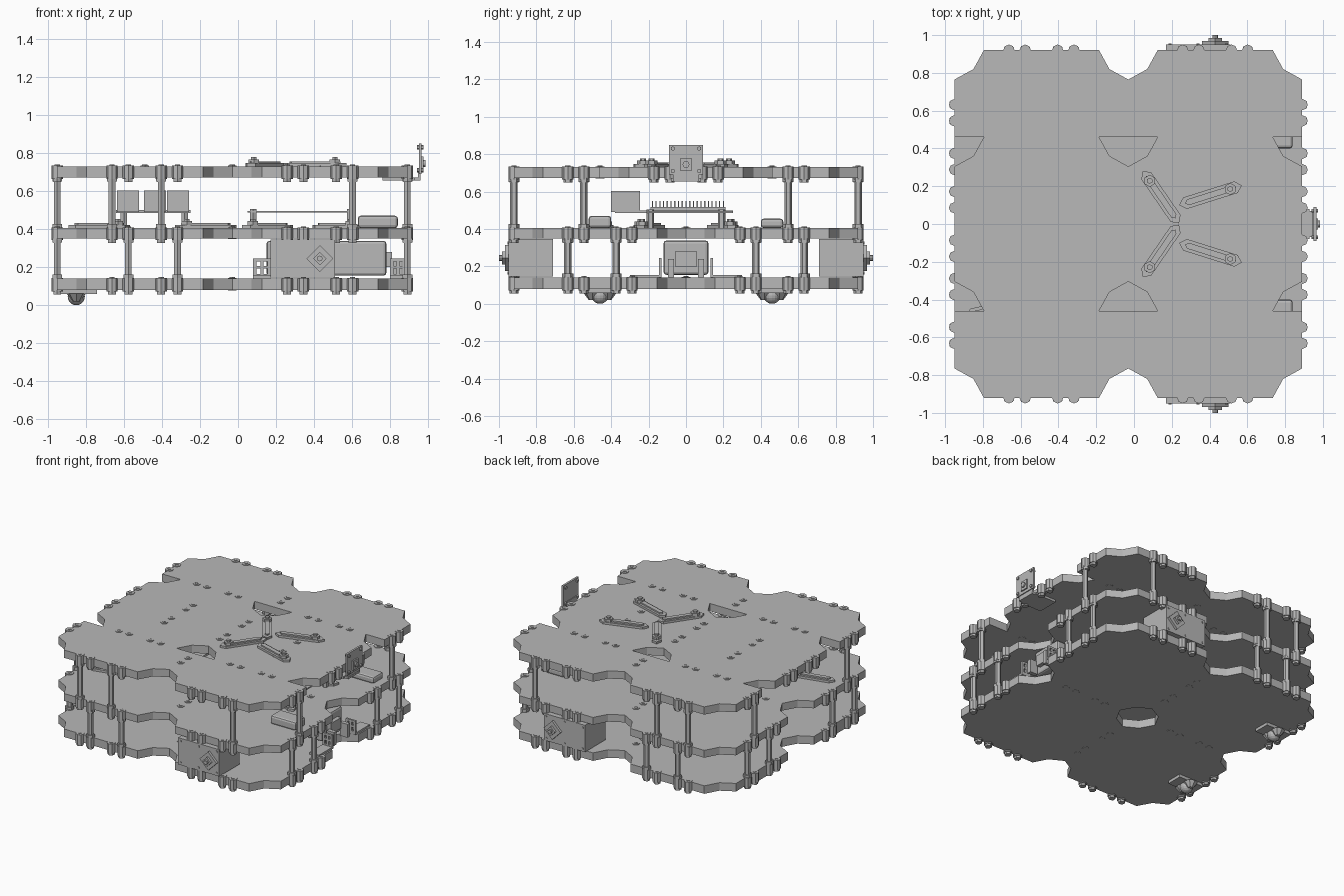
import bpy, bmesh, math
from mathutils import Matrix, Vector

cube = bpy.data.objects.get("Cube")
if cube:
    bpy.data.objects.remove(cube, do_unlink=True)

grey = bpy.data.materials.new("plain grey")
grey.use_nodes = True
grey.diffuse_color = (0.48, 0.48, 0.48, 1)
grey.node_tree.nodes["Principled BSDF"].inputs["Base Color"].default_value = (0.48, 0.48, 0.48, 1)


class Part:
    """Collects simple solids into one named object."""

    def __init__(self, name):
        self.name, self.bm = name, bmesh.new()

    def box(self, x0, x1, y0, y1, z0, z1):
        m = Matrix.Translation(((x0 + x1) / 2, (y0 + y1) / 2, (z0 + z1) / 2))
        bmesh.ops.create_cube(self.bm, size=1, matrix=m @ Matrix.Diagonal((x1 - x0, y1 - y0, z1 - z0, 1)))

    def rod(self, a, b, r, sides=6, r2=None):
        a, b = Vector(a), Vector(b)
        turn = (b - a).to_track_quat('Z', 'Y').to_matrix().to_4x4()
        bmesh.ops.create_cone(self.bm, cap_ends=True, segments=sides, radius1=r,
                              radius2=r if r2 is None else r2, depth=(b - a).length,
                              matrix=Matrix.Translation((a + b) / 2) @ turn)

    def ball(self, p, r):
        bmesh.ops.create_uvsphere(self.bm, u_segments=16, v_segments=10, radius=r, matrix=Matrix.Translation(p))

    def prism(self, points, z0, z1):
        face = self.bm.faces.new([self.bm.verts.new((x, y, z0)) for x, y in points])
        grown = bmesh.ops.extrude_face_region(self.bm, geom=[face])["geom"]
        bmesh.ops.translate(self.bm, vec=(0, 0, z1 - z0),
                            verts=[v for v in grown if isinstance(v, bmesh.types.BMVert)])

    def arm(self, a, b, z, w=0.032):
        # pointed slotted bar with a raised spine and a knob at its outer end
        a, b = Vector(a), Vector(b)
        d = (b - a).normalized()
        n = Vector((-d.y, d.x))

        def outline(k):
            p, q = a + d * (w - k), b - d * (w - k)
            return [p - d * k, p + n * k, q + n * k, q + d * k, q - n * k, p - n * k]
        self.prism(outline(w), z, z + 0.016)
        self.prism(outline(w * 0.5), z + 0.016, z + 0.026)
        p = a + d * w
        self.rod((p.x, p.y, z), (p.x, p.y, z + 0.036), w)
        self.rod((p.x, p.y, z + 0.036), (p.x, p.y, z + 0.048), w * 0.5)

    def done(self):
        bmesh.ops.recalc_face_normals(self.bm, faces=self.bm.faces[:])
        mesh = bpy.data.meshes.new(self.name)
        self.bm.to_mesh(mesh)
        self.bm.free()
        mesh.materials.append(grey)
        obj = bpy.data.objects.new(self.name, mesh)
        bpy.context.collection.objects.link(obj)
        return obj


CX, H = -0.03, 0.46                      # plate centre and half module
LEFT, RIGHT = CX - 2 * H, CX + 2 * H
OFFS = (-0.172, -0.086, 0.086, 0.172)    # fastener spacing along a module edge
DECKS = {"bottom": (0.08, 0.14), "middle": (0.35, 0.405), "top": (0.672, 0.73)}


def module(x0, x1, y0, y1, low=True, high=True):
    # octagonal-cornered deck module; each end may be left square
    a, b = 0.155, 0.1
    pts = []
    if low:
        pts += [(x0, y0 + a), (x0 + b, y0 + b), (x0 + a, y0), (x1 - a, y0), (x1 - b, y0 + b), (x1, y0 + a)]
    else:
        pts += [(x0, y0), (x1, y0)]
    if high:
        pts += [(x1, y1 - a), (x1 - b, y1 - b), (x1 - a, y1), (x0 + a, y1), (x0 + b, y1 - b), (x0, y1 - a)]
    else:
        pts += [(x1, y1), (x0, y1)]
    return pts


# decks with their rows of fasteners
for name, (z0, z1) in DECKS.items():
    deck, nuts = Part(name + "_deck"), Part(name + "_fasteners")
    if name == "top":
        rows = [(-2 * H, -H, True, False), (-H, H, True, True), (H, 2 * H, False, True)]
    else:
        rows = [(-2 * H, 0, True, True), (0, 2 * H, True, True)]
    spots = set()
    for x0 in (LEFT, CX):
        mx = x0 + H
        for y0, y1, low, high in rows:
            deck.prism(module(x0, x0 + 2 * H, y0, y1, low, high), z0, z1)
            my = {-2 * H: -H, H: H, -H: 0, 0: H}[y0]
            for o in OFFS:
                spots |= {(round(mx + o, 3), round(y, 3)) for y in (y0, y1)}
                if y0 < my + o < y1:
                    spots |= {(round(x, 3), round(my + o, 3)) for x in (x0, x0 + 2 * H)}
        if name == "top":
            spots |= {(round(mx, 3), o) for o in OFFS}
    for x, y in sorted(spots):
        edge = abs(x - CX) > 2 * H - 0.01 or abs(y) > 2 * H - 0.01
        if edge:
            nuts.rod((x, y, z0 - 0.008), (x, y, z1 + 0.004), 0.03, 8)
            nuts.rod((x, y, z0 - 0.024), (x, y, z0 - 0.008), 0.024)
        else:
            nuts.rod((x, y, z0 - 0.002), (x, y, z1 + 0.004), 0.025)
        nuts.rod((x, y, z1 + 0.004), (x, y, z1 + 0.008), 0.014, 4)
    deck.done()
    nuts.done()

# hexagonal spacers between the decks
for name, z0, z1, side_ys, edge_xs in (("lower_spacers", 0.14, 0.35, (0.374, 0.632), (-0.576, -0.318)),
                                       ("upper_spacers", 0.405, 0.672, (0.546,), (-0.662, -0.404, 0.602))):
    posts = Part(name)
    for s in (-1, 1):
        places = [(x, s * y) for x in (LEFT, RIGHT) for y in side_ys] + [(x, s * 2 * H) for x in edge_xs]
        for x, y in places:
            posts.rod((x, y, z0), (x, y, z1), 0.02)
            posts.rod((x, y, z0), (x, y, z0 + 0.022), 0.03)
            posts.rod((x, y, z1 - 0.022), (x, y, z1), 0.03)
    posts.done()

# drive motors with square hubs
for s, name in ((-1, "front_motor"), (1, "back_motor")):
    motor = Part(name)
    motor.box(0.17, 0.51, *sorted((s * 0.71, s * 0.95)), 0.145, 0.345)
    hx, hz = 0.43, 0.245
    motor.rod((hx, s * 0.95, hz), (hx, s * 0.968, hz), 0.07, 4)
    motor.rod((hx, s * 0.968, hz), (hx, s * 0.985, hz), 0.035, 4)
    motor.rod((hx, s * 0.985, hz), (hx, s, hz), 0.015, 8)
    for x in (0.19, 0.34, 0.49):
        for z in (0.165, 0.325):
            motor.rod((x, s * 0.95, z), (x, s * 0.955, z), 0.008, 8)
    motor.done()

# battery and its brackets
battery = Part("battery")
battery.box(0.15, 0.78, -0.12, 0.12, 0.155, 0.338)
battery_obj = battery.done()
bevel = battery_obj.modifiers.new("round", 'BEVEL')
bevel.width, bevel.segments = 0.015, 2

brackets = Part("battery_brackets")
for x0, x1 in ((0.08, 0.17), (0.8, 0.88)):
    for s in (-1, 1):
        y0, y1 = sorted((s * 0.13, s * 0.145))
        brackets.box(x0, x1, y0, y1, 0.14, 0.165)
        for x in (x0, (x0 + x1) / 2 - 0.008, x1 - 0.016):
            brackets.box(x, x + 0.016, y0, y1, 0.165, 0.245)
        for z in (0.192, 0.23):
            brackets.box(x0, x1, y0, y1, z, z + 0.015)
        brackets.box(x0, x1, *sorted((s * 0.13, s * 0.3)), 0.14, 0.155)
brackets.box(0.78, 0.81, -0.06, 0.06, 0.2, 0.28)
for y in (-0.08, 0.08):
    brackets.box(0.8, 0.86, y - 0.015, y + 0.015, 0.14, 0.24)
brackets.done()

# ball casters
for s, name in ((-1, "front_caster"), (1, "back_caster")):
    caster = Part(name)
    y = s * H
    caster.box(-0.95, -0.74, y - 0.06, y + 0.06, 0.058, 0.08)
    for dy in (-0.04, 0.04):
        caster.rod((-0.85, y + dy, 0.06), (-0.85, y + dy, 0.02), 0.05, 8, 0.02)
    caster.ball((-0.85, y, 0.045), 0.045)
    caster.done()

# sensor mounting arms on the top deck
arms = Part("sensor_mount_arms")
for s in (-1, 1):
    arms.arm((0.065, s * 0.255), (0.22, s * 0.03), 0.73)
    arms.arm((0.54, s * 0.195), (0.27, s * 0.11), 0.73)
arms.done()

# camera on an angled bracket
camera = Part("camera_bracket")
camera.box(0.76, 0.93, -0.08, 0.08, 0.655, 0.672)
camera.box(0.89, 0.96, -0.07, 0.07, 0.655, 0.67)
camera.box(0.945, 0.958, -0.07, 0.07, 0.66, 0.72)
camera.done()
face = Part("camera_board")
face.box(0.95, 0.965, -0.09, 0.09, 0.69, 0.85)
face.box(0.965, 0.975, -0.03, 0.03, 0.71, 0.78)
face.rod((0.97, 0, 0.745), (0.985, 0, 0.745), 0.018, 12)
for y in (-0.07, 0.07):
    for z in (0.71, 0.83):
        face.rod((0.94, y, z), (0.975, y, z), 0.012)
face.done()

# circuit boards on the middle deck, carried by arms
mounts = Part("board_mount_arms")
for s in (-1, 1):
    mounts.arm((0.05, s * 0.25), (0.26, s * 0.14), 0.405)
    mounts.arm((0.62, s * 0.25), (0.42, s * 0.14), 0.405)
    mounts.arm((-0.3, s * 0.25), (-0.04, s * 0.2), 0.405)
    for x in (0.08, 0.59, -0.6, -0.28):
        mounts.rod((x, s * 0.19, 0.405), (x, s * 0.19, 0.505), 0.02)
mounts.arm((-0.6, -0.42), (-0.86, -0.48), 0.405)
mounts.done()

right_board = Part("control_board")
right_board.box(0.05, 0.62, -0.21, 0.25, 0.486, 0.496)
right_board.done()

left_board = Part("computer_board")
left_board.box(-0.64, -0.25, -0.38, 0.25, 0.484, 0.5)
left_board.box(-0.62, -0.56, -0.19, 0.21, 0.5, 0.518)
for i in range(20):
    y = -0.18 + i * 0.02
    for x in (-0.605, -0.575):
        left_board.box(x - 0.004, x + 0.004, y - 0.003, y + 0.003, 0.51, 0.55)
for x in (-0.577, -0.437, -0.315):
    left_board.box(x - 0.058, x + 0.058, -0.4, -0.245, 0.49, 0.602)
left_board.done()

# small adapter boxes
for name, x0, x1, y0, y1, z1 in (("front_adapter", 0.63, 0.84, -0.52, -0.4, 0.47),
                                 ("back_adapter", 0.63, 0.84, 0.4, 0.52, 0.455)):
    adapter = Part(name)
    adapter.box(x0, x1, y0, y1, 0.405, z1)
    mod = adapter.done().modifiers.new("round", 'BEVEL')
    mod.width, mod.segments = 0.015, 2
